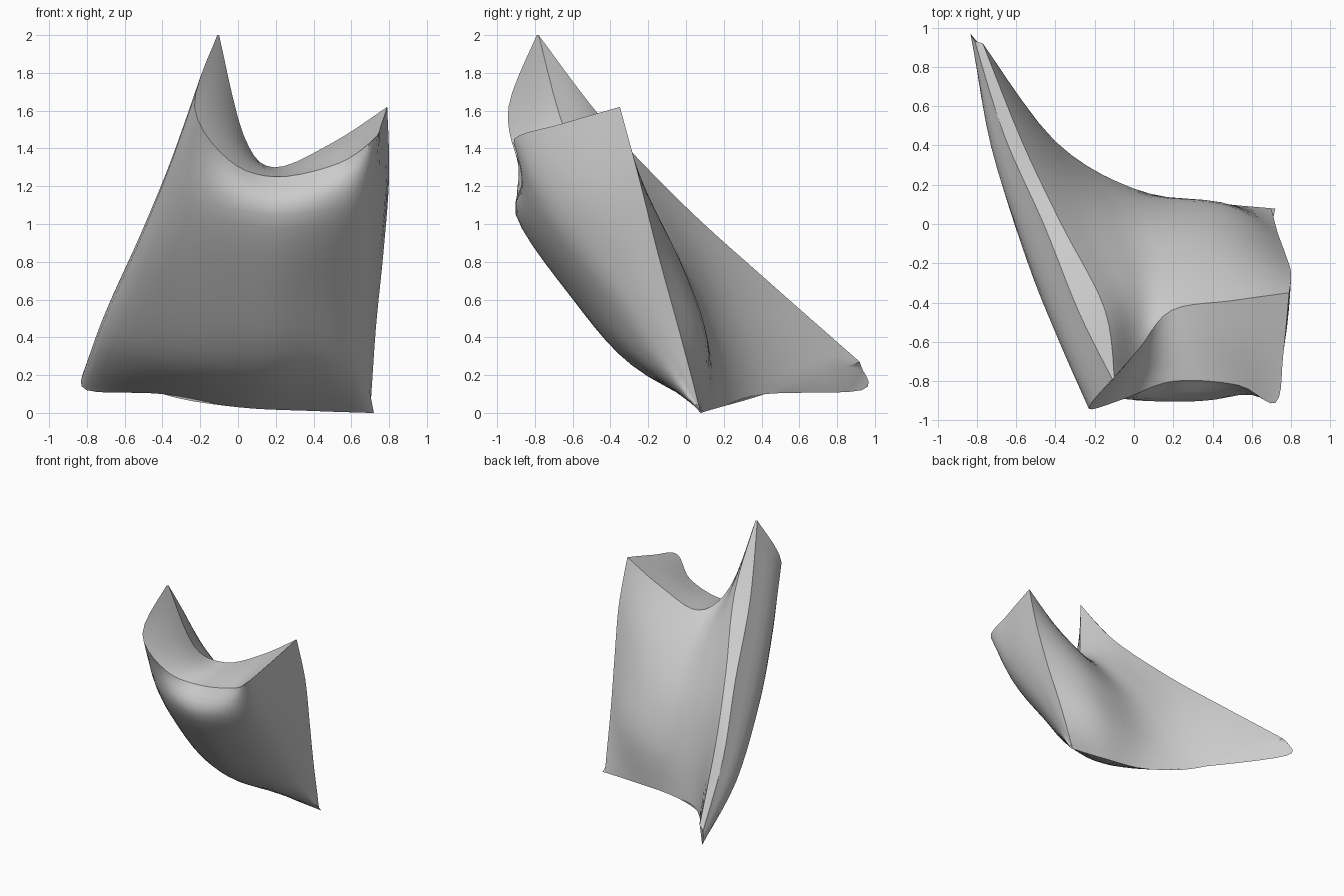
import bpy, bmesh, math
from mathutils import Vector

STEPS = 5   # subdivisions between neighbouring control points

default = bpy.data.objects.get("Cube")
if default:
    bpy.data.objects.remove(default, do_unlink=True)


def spline(points):
    """Smooth open curve that passes through every control point."""
    pts = [Vector(p) for p in points]
    ends = [pts[0]] + pts + [pts[-1]]
    curve = []
    for before, start, stop, after in zip(ends, ends[1:], ends[2:], ends[3:]):
        for i in range(STEPS):
            t = i / STEPS
            curve.append(0.5 * (2 * start + (stop - before) * t
                         + (2 * before - 5 * start + 4 * stop - after) * t ** 2
                         + (3 * start - before - 3 * stop + after) * t ** 3))
    return curve + [pts[-1]]


def skin(bm, rows):
    """Fill a grid of points with quads."""
    grid = [[bm.verts.new(p) for p in row] for row in rows]
    for low, high in zip(grid, grid[1:]):
        for i in range(len(low) - 1):
            bm.faces.new((low[i], low[i + 1], high[i + 1], high[i]))


def add_patch(bm, rails):
    """Skin a smooth sheet across a row of rails and return its top edge."""
    rows = [spline(across) for across in zip(*[spline(r) for r in rails])]
    skin(bm, rows)
    return rows[-1]


# Bottom seam, from the trailing tip to the lower corner
seam = [(-.8, .93, .12), (-.4, .42, .1), (0, .18, .03), (.4, .11, .01), (.7, .08, 0)]

# Front rails, each rising from the seam to the front rim
front = [
    [(-.71, .35, .4), (-.54, -.2, .8), (-.38, -.6, 1.2), (-.23, -.94, 1.62)],
    [(-.33, -.05, .28), (-.22, -.49, .68), (-.12, -.84, 1.1), (-.05, -.89, 1.34)],
    [(.1, -.27, .25), (.14, -.61, .62), (.18, -.9, 1.05), (.2, -.8, 1.25)],
    [(.42, -.26, .26), (.44, -.55, .62), (.46, -.87, 1.07), (.53, -.82, 1.32)],
    [(.62, -.17, .26), (.64, -.4, .62), (.67, -.74, 1.08), (.72, -.91, 1.45)],
]

# Back rails, each rising from the seam to the back rim
back = [
    [(-.57, .42, .71), (-.37, 0, 1.09), (-.15, -.43, 1.54), (-.1, -.78, 2)],
    [(-.28, .22, .5), (-.18, 0, .88), (-.05, -.33, 1.28), (.03, -.63, 1.47)],
    [(.02, .13, .36), (.06, 0, .72), (.12, -.22, 1.05), (.19, -.44, 1.3)],
    [(.46, .1, .4), (.46, -.01, .75), (.47, -.18, 1.1), (.5, -.39, 1.43)],
    [(.73, -.04, .45), (.77, -.15, .85), (.8, -.25, 1.25), (.79, -.35, 1.62)],
]

# Outer edge of the long fin, the rounded end, and the middle of the saddle
fin_edge = [(-.81, .93, .24), (-.66, .45, .62), (-.46, 0, 1.06), (-.28, -.45, 1.5),
            (-.11, -.79, 2)]
end = [seam[-1], (.7, -.11, .36), (.73, -.29, .74), (.77, -.52, 1.15), (.76, -.66, 1.53)]
saddle = [(-.17, -.86, 1.78), (0, -.75, 1.42), (.2, -.62, 1.28),
          (.5, -.6, 1.38), end[-1]]

front = [[base] + rail for base, rail in zip(seam, front)]
back = [[base] + rail for base, rail in zip(seam, back)]
back[0][0] = (-.77, .92, .27)                # blunt upper lip of the tip

bm = bmesh.new()
# Front panel, wrapping round the fin on one side and the end on the other
front_rim = add_patch(bm, [fin_edge] + front + [end, back[-1]])
back_rim = add_patch(bm, back)               # back panel with its valley
add_patch(bm, [back[0], fin_edge])           # narrow ridge of the fin
# Saddle between the two rims
skin(bm, [spline(across) for across in
          zip(front_rim[STEPS:-2 * STEPS], spline(saddle), back_rim)])

# Weld the sheets into one closed cushion
bmesh.ops.remove_doubles(bm, verts=bm.verts, dist=0.004)
bmesh.ops.holes_fill(bm, edges=[e for e in bm.edges if e.is_boundary], sides=0)
bmesh.ops.triangulate(bm, faces=[f for f in bm.faces if len(f.verts) > 4])
bmesh.ops.recalc_face_normals(bm, faces=bm.faces)

mesh = bpy.data.meshes.new("cushion")
bm.to_mesh(mesh)
bm.free()
cushion = bpy.data.objects.new("cushion", mesh)
bpy.context.scene.collection.objects.link(cushion)

grey = bpy.data.materials.new("plain_grey")
grey.use_nodes = True
colour = (0.6, 0.6, 0.6, 1)
grey.diffuse_color = colour
grey.node_tree.nodes["Principled BSDF"].inputs["Base Color"].default_value = colour
mesh.materials.append(grey)

bpy.ops.object.select_all(action="DESELECT")
cushion.select_set(True)
bpy.context.view_layer.objects.active = cushion
bpy.ops.object.shade_smooth_by_angle(angle=math.radians(35))
